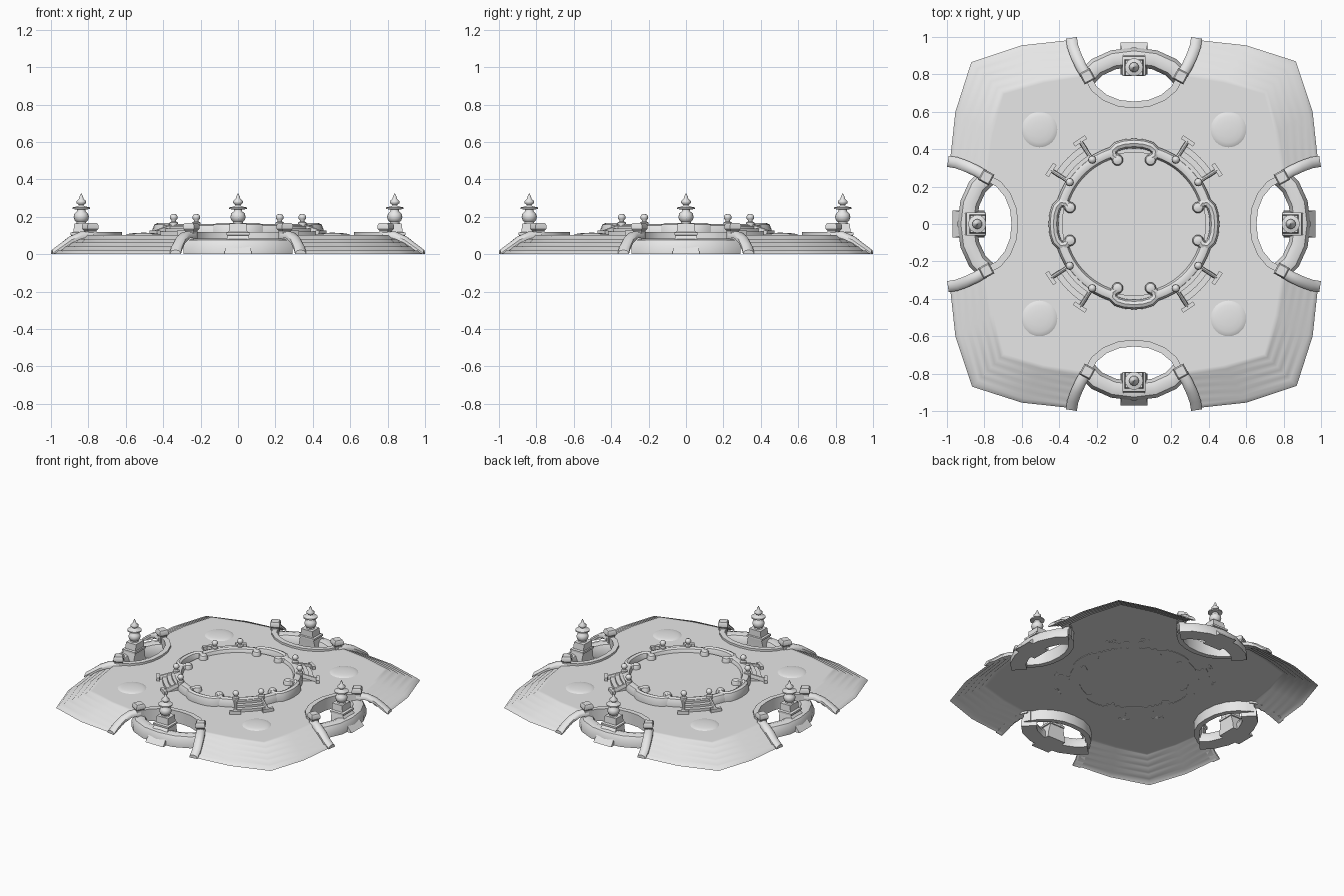
import bpy, bmesh
from math import sin, cos, pi, radians
from mathutils import Matrix, Vector

cube = bpy.data.objects.get("Cube")
if cube:
    bpy.data.objects.remove(cube, do_unlink=True)

stone = bpy.data.materials.new("grey_stone")
stone.use_nodes = True
stone.diffuse_color = (0.8, 0.8, 0.8, 1)
stone.node_tree.nodes["Principled BSDF"].inputs["Base Color"].default_value = (0.8, 0.8, 0.8, 1)


def finish(name, bm, angle=35, copies=4, face_up=False):
    """Turn a bmesh into objects repeated around the centre."""
    bmesh.ops.remove_doubles(bm, verts=bm.verts, dist=0.0001)
    bmesh.ops.recalc_face_normals(bm, faces=bm.faces)
    bm.normal_update()
    if face_up and sum(f.normal.z * f.calc_area() for f in bm.faces) < 0:
        bmesh.ops.reverse_faces(bm, faces=bm.faces)
    mesh = bpy.data.meshes.new(name)
    bm.to_mesh(mesh)
    bm.free()
    mesh.materials.append(stone)
    mesh.shade_smooth()
    mesh.set_sharp_from_angle(angle=radians(angle))
    for k in range(copies):
        obj = bpy.data.objects.new(f"{name}_{k + 1}" if copies > 1 else name, mesh)
        obj.matrix_world = Matrix.Rotation(k * pi / 2, 4, 'Z')
        bpy.context.scene.collection.objects.link(obj)


def skin(bm, loops, cap=True):
    """Bridge closed loops of points, capping the ends."""
    rows = [[bm.verts.new(p) for p in loop] for loop in loops]
    n = len(rows[0])
    for a, b in zip(rows, rows[1:]):
        for i in range(n):
            j = (i + 1) % n
            bm.faces.new((a[i], a[j], b[j], b[i]))
    if cap:
        bm.faces.new(rows[0])
        bm.faces.new(rows[-1])


def sweep(bm, path, profile):
    """Sweep a (side, up) profile along a path, keeping it upright."""
    pts = [Vector(p) for p in path]
    loops = []
    for i, p in enumerate(pts):
        d = pts[min(i + 1, len(pts) - 1)] - pts[max(i - 1, 0)]
        side = Vector((d.y, -d.x, 0)).normalized()
        loops.append([p + side * u + Vector((0, 0, v)) for u, v in profile])
    skin(bm, loops)


def lathe(bm, x, y, profile, sides=16, turn=0.0):
    loops = [[(x + r * cos(turn + 2 * pi * i / sides), y + r * sin(turn + 2 * pi * i / sides), z)
              for i in range(sides)] for r, z in profile]
    skin(bm, loops)


def rounded(w, h):
    return [(-w, 0), (-w, h * .5), (-w * .65, h * .88), (0, h),
            (w * .65, h * .88), (w, h * .5), (w, 0)]


def box(w, z0, z1):
    return [(-w, z0), (-w, z1), (w, z1), (w, z0)]


def polar(r, deg, z):
    return (r * cos(radians(deg)), r * sin(radians(deg)), z)


def mirrored(path):
    return path + [(-p[0], *p[1:]) for p in reversed(path[:-1])]


TOP = 0.103

# Terrace top with four notches, and the stepped skirt around its corners
outer = [(.325, .985), (.6, .955), (.865, .87), (.955, .6), (.985, .325)]
inner = [(.25, .79), (.48, .755), (.695, .695), (.755, .48), (.79, .25)]
notch = [(.25, .79), (.215, .725), (.155, .675), (.08, .645), (0, .637)]
bm = bmesh.new()
edge = []
for k in range(4):
    rot = Matrix.Rotation(-k * pi / 2, 3, 'Z')
    quarter = notch[:0:-1] + inner + [(y, x) for x, y in notch[1:-1]]
    edge += [rot @ Vector((x, y, TOP)) for x, y in quarter]
    rows = []
    steps = 5
    levels = [(0, 0)]
    for s in range(steps):
        levels += [((s + .5) / steps, (s + 1) / steps), ((s + 1) / steps, (s + 1) / steps)]
    for t, h in levels:
        rows.append([bm.verts.new(rot @ Vector((a[0] + (b[0] - a[0]) * t,
                                                a[1] + (b[1] - a[1]) * t, TOP * h)))
                     for a, b in zip(outer, inner)])
    for a, b in zip(rows, rows[1:]):
        for i in range(len(a) - 1):
            bm.faces.new((a[i], a[i + 1], b[i + 1], b[i]))
bm.faces.new([bm.verts.new(p) for p in edge])
finish("terrace", bm, 50, 1, True)

# Notch rim wall
bm = bmesh.new()
sweep(bm, mirrored([(x, y, 0) for x, y in notch]), box(.018, .03, .118))
finish("notch_rim", bm)

# Low curved wall closing each notch on the outside
bm = bmesh.new()
sweep(bm, mirrored([(.255, .78, 0), (.2, .837, 0), (.11, .878, 0), (0, .892, 0)]),
      rounded(.052, .085))
finish("outer_wall", bm)

# Sloping railings and their end posts
rail, posts = bmesh.new(), bmesh.new()
for s in (-1, 1):
    sweep(rail, [(s * .335, .995, -.012), (s * .328, .95, .022), (s * .31, .9, .06),
                 (s * .285, .845, .085), (s * .25, .785, .09)],
          [(u, max(v, 0)) for u, v in rounded(.03, .035)])
    lathe(posts, s * .25, .79, [(.035, .03), (.035, .125), (.046, .135), (.046, .155),
                                (.036, .168)], 4, pi / 4 - s * radians(28))
for v in rail.verts:
    v.co.z = max(v.co.z, 0)
finish("side_railing", rail, 40)
finish("railing_post", posts)

# Tapered pedestals
bm = bmesh.new()
skin(bm, [[(-w, y0, z), (w, y0, z), (w, y1, z), (-w, y1, z)] for w, y0, y1, z in (
    (.072, .80, .97, 0), (.07, .80, .945, .03), (.055, .795, .885, .1),
    (.062, .79, .895, .102), (.062, .79, .895, .115), (.05, .795, .88, .12),
    (.045, .795, .875, .165))])
finish("pedestal", bm)

# Turned finials
bm = bmesh.new()
lathe(bm, 0, .838, [(.03, .16), (.025, .172), (.036, .182), (.041, .2), (.036, .217),
                    (.022, .23), (.022, .238), (.048, .242), (.048, .25), (.02, .256),
                    (.012, .262), (.026, .274), (.026, .284), (.012, .297), (.009, .31),
                    (.001, .326)])
finish("finial", bm, 50)

# Shallow domes on the terrace corners
bm = bmesh.new()
lathe(bm, .505, .505, [(.095, TOP), (.088, .107), (.07, .111), (.04, .114), (.005, .115)], 32)
finish("low_dome", bm, 50)

# Central basin: floor, curved wall quarters, bays with scroll ends
bm = bmesh.new()
lathe(bm, 0, 0, [(.385, TOP), (.385, .133)], 48)
finish("basin_floor", bm, 35, 1)

bm = bmesh.new()
sweep(bm, [polar(.398, a, .1) for a in range(15, 76, 5)], rounded(.032, .062))
finish("basin_wall", bm, 40)

bm = bmesh.new()
sweep(bm, mirrored([(.082, .345, .1), (.112, .365, .1), (.115, .392, .1), (.09, .415, .1),
                    (.05, .427, .1), (0, .431, .1)]), rounded(.026, .066))
for s in (-1, 1):
    lathe(bm, s * .088, .342, [(.03, TOP), (.03, .15), (.024, .162), (.01, .167)])
finish("basin_bay", bm, 40)

# Curved stairs on the diagonals
bm = bmesh.new()
for i in range(3):
    sweep(bm, [polar(.425 + .03 * i, a, 0) for a in range(33, 58, 4)],
          box(.016, TOP - .002, .152 - .015 * i))
finish("stair", bm)

# Stair handrails with ball posts and foot bars
rails, balls = bmesh.new(), bmesh.new()
for a in (33, 57):
    sweep(rails, [polar(.41, a, .135), polar(.53, a, .098)], rounded(.011, .03))
    c, d = Vector(polar(.53, a, 0)), Vector(polar(.038, a + 90, 0))
    sweep(rails, [c - d, c + d], box(.011, TOP - .002, .126))
    x, y, _ = polar(.41, a, 0)
    lathe(balls, x, y, [(.022, .13), (.022, .17), (.012, .175), (.012, .182), (.02, .19),
                        (.021, .2), (.015, .211), (.003, .216)], 12)
finish("stair_handrail", rails)
finish("stair_post", balls, 50)
